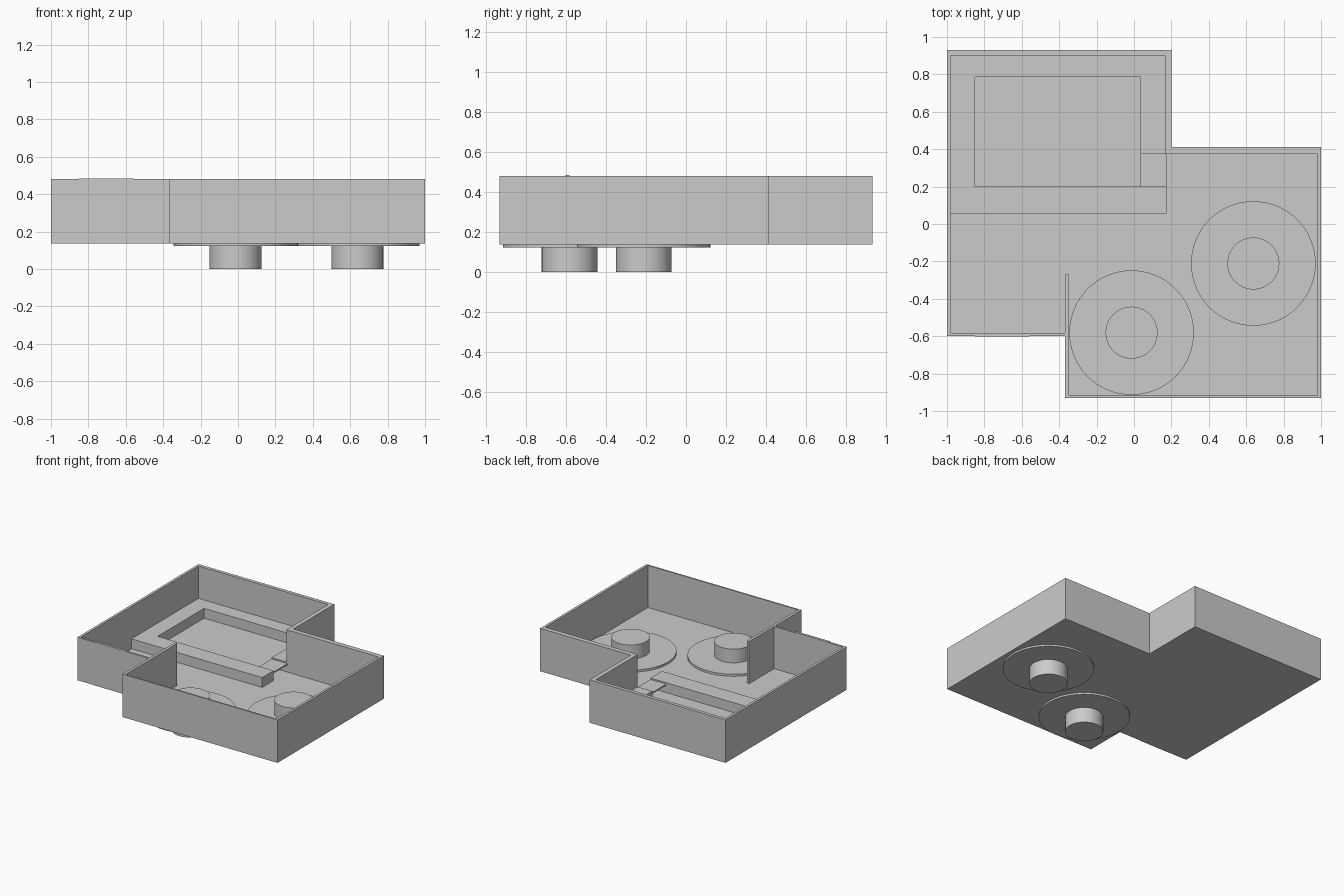
import bpy, bmesh

if "Cube" in bpy.data.objects:
    bpy.data.objects.remove(bpy.data.objects["Cube"])

BASE, FLOOR, TOP = 0.137, 0.143, 0.48
RIM = 0.222


def finish(bm, name):
    bmesh.ops.recalc_face_normals(bm, faces=bm.faces[:])
    mesh = bpy.data.meshes.new(name)
    bm.to_mesh(mesh)
    bm.free()
    obj = bpy.data.objects.new(name, mesh)
    bpy.context.collection.objects.link(obj)
    return obj


def prism(name, loops, z0, z1):
    """Extrude an outline; any further loops are holes."""
    bm = bmesh.new()
    edges = []
    for loop in loops:
        vs = [bm.verts.new((x, y, z0)) for x, y in loop]
        edges += [bm.edges.new((a, b)) for a, b in zip(vs, vs[1:] + vs[:1])]
    bmesh.ops.triangle_fill(bm, edges=edges, use_beauty=True, use_dissolve=False)
    ext = bmesh.ops.extrude_face_region(bm, geom=bm.faces[:])
    for v in ext["geom"]:
        if isinstance(v, bmesh.types.BMVert):
            v.co.z = z1
    return finish(bm, name)


def box(name, x0, x1, y0, y1, z0, z1):
    return prism(name, [[(x0, y0), (x1, y0), (x1, y1), (x0, y1)]], z0, z1)


def cylinder(name, x, y, r, z0, z1):
    bpy.ops.mesh.primitive_cylinder_add(vertices=64, radius=r, depth=z1 - z0,
                                        location=(x, y, (z0 + z1) / 2))
    bpy.context.object.name = name
    bpy.ops.object.shade_smooth_by_angle()


# Floor and surrounding walls, with an inner partition stub
outer = [(-1, 0.93), (0.2, 0.93), (0.2, 0.413), (1, 0.413),
         (1, -0.93), (-0.37, -0.93), (-0.37, -0.6), (-1, -0.6)]
inner = [(-0.98, 0.902), (0.165, 0.902), (0.165, 0.375), (0.98, 0.375),
         (0.98, -0.918), (-0.348, -0.918), (-0.348, -0.27), (-0.37, -0.27),
         (-0.37, -0.584), (-0.98, -0.584)]
prism("floor", [outer], BASE, FLOOR)
prism("walls", [outer, inner], FLOOR, TOP)

# Slightly raised panel in the front left wall
box("wall_panel", -0.85, -0.56, -0.602, -0.582, BASE, TOP + 0.004)

# Raised rim around the sunken area
rim = [(-0.98, 0.055), (0.175, 0.055), (0.175, 0.2), (-0.85, 0.2), (-0.85, 0.785),
       (0.035, 0.785), (0.035, 0.375), (0.165, 0.375), (0.165, 0.902), (-0.98, 0.902)]
prism("raised_rim", [rim], FLOOR, RIM)
# Thin bridge closing the rim at the right
box("rim_bridge", 0.035, 0.175, 0.2, 0.375, 0.2, 0.211)

# Round platforms with central pillars passing through the floor
for i, (x, y) in enumerate([(-0.013, -0.581), (0.638, -0.211)], 1):
    cylinder(f"round_platform_{i}", x, y, 0.333, 0.123, 0.16)
    cylinder(f"pillar_{i}", x, y, 0.139, 0, 0.27)
